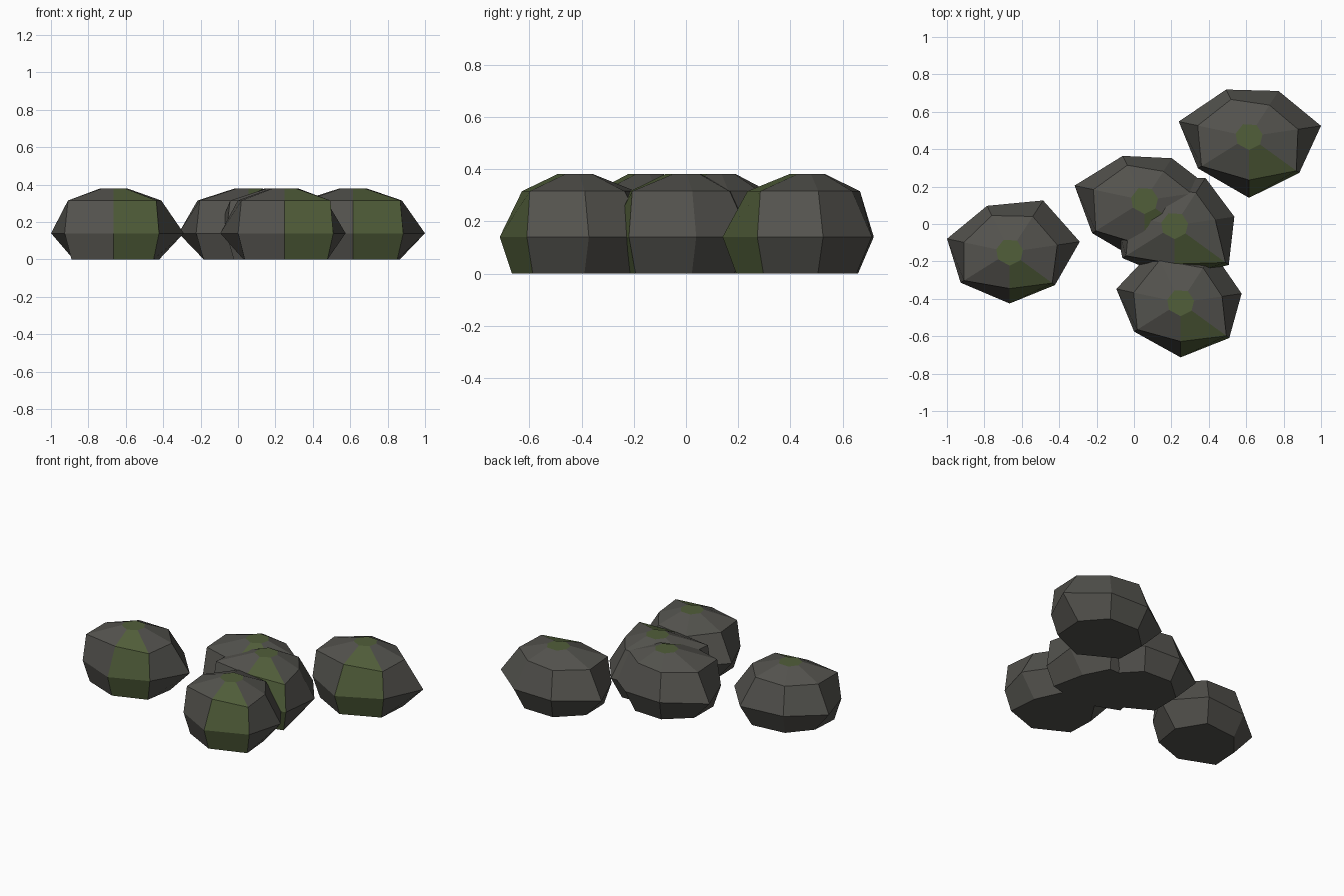
import bpy, bmesh
from math import radians, cos, sin

cube = bpy.data.objects.get("Cube")
if cube:
    bpy.data.objects.remove(cube, do_unlink=True)


def make_material(name, colour):
    mat = bpy.data.materials.new(name)
    mat.use_nodes = True
    mat.diffuse_color = (*colour, 1)
    shader = mat.node_tree.nodes["Principled BSDF"]
    shader.inputs["Base Color"].default_value = (*colour, 1)
    shader.inputs["Roughness"].default_value = 0.9
    return mat


stone = make_material("dark stone", (0.088, 0.086, 0.076))
moss = make_material("moss green", (0.082, 0.112, 0.042))

# Directions of the seven corners, starting at the front
ANGLES = [radians(a) for a in (-90, -36, 8.4, 57, 116, 168, 212)]
# How far each corner draws in at the base and at the shoulder
BASE = (0.84, 0.88, 0.65, 0.76, 0.76, 0.64, 0.86)
SHOULDER = (0.71, 0.94, 0.68, 0.69, 0.79, 0.73, 0.93)
CAP_RADIUS = 0.073


def make_rock(name, centre, girth):
    """Seven-sided boulder: base, girth, shoulder and a flat cap."""
    rings = [
        (0.0, [r * f for r, f in zip(girth, BASE)]),
        (0.14, girth),
        (0.315, [r * f for r, f in zip(girth, SHOULDER)]),
        (0.38, [CAP_RADIUS] * len(girth)),
    ]
    bm = bmesh.new()
    loops = [[bm.verts.new((r * cos(a), r * sin(a), z))
              for r, a in zip(radii, ANGLES)] for z, radii in rings]
    count = len(ANGLES)
    bm.faces.new(loops[0][::-1])
    # Moss covers the cap and the front-left strip of side faces
    bm.faces.new(loops[-1]).material_index = 1
    for low, high in zip(loops, loops[1:]):
        for i in range(count):
            j = (i + 1) % count
            face = bm.faces.new((low[i], low[j], high[j], high[i]))
            face.material_index = 1 if i == 0 else 0
    mesh = bpy.data.meshes.new(name)
    bm.to_mesh(mesh)
    bm.free()
    mesh.materials.append(stone)
    mesh.materials.append(moss)
    rock = bpy.data.objects.new(name, mesh)
    rock.location = (*centre, 0)
    bpy.context.collection.objects.link(rock)


# Each rock: centre and girth radius at every corner
make_rock("right_rock", (-0.665, -0.15),
          (0.275, 0.30, 0.379, 0.329, 0.275, 0.342, 0.309))
make_rock("back_rock", (0.615, 0.468),
          (0.328, 0.332, 0.389, 0.29, 0.279, 0.384, 0.322))
make_rock("middle_rock", (0.056, 0.126),
          (0.34, 0.32, 0.373, 0.269, 0.265, 0.382, 0.33))
make_rock("centre_rock", (0.217, -0.008),
          (0.29, 0.358, 0.323, 0.303, 0.28, 0.335, 0.329))
make_rock("front_rock", (0.249, -0.42),
          (0.293, 0.322, 0.33, 0.32, 0.32, 0.351, 0.293))
